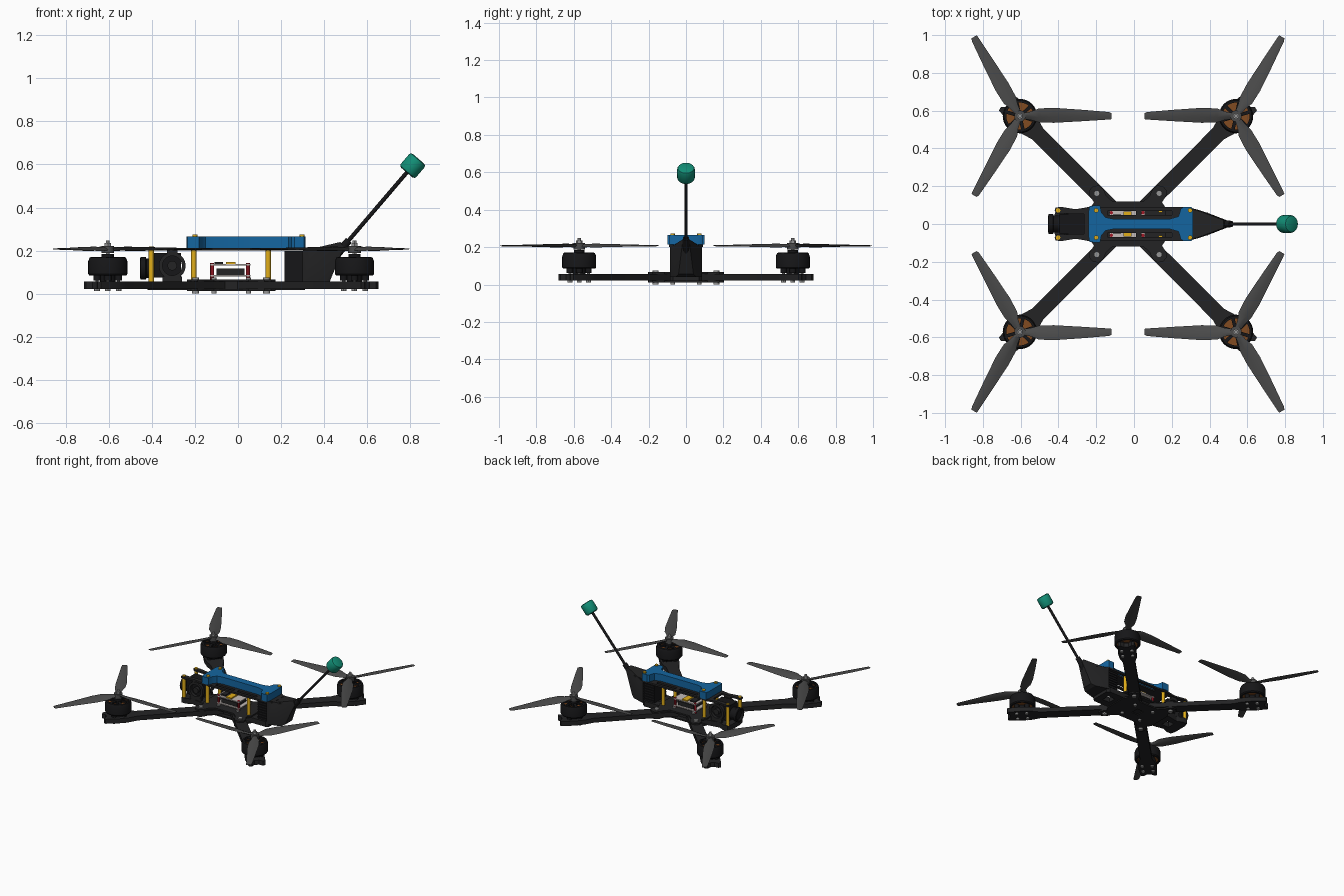
import bpy, bmesh
from math import pi, sin, cos, radians, sqrt
from mathutils import Vector, Matrix

if "Cube" in bpy.data.objects:
    bpy.data.objects.remove(bpy.data.objects["Cube"])

CX = -0.032                      # centre of the arm cross
MX, MY = 0.572, 0.571            # motor offset from that centre


def mat(name, r, g, b):
    m = bpy.data.materials.new(name)
    m.diffuse_color = (r, g, b, 1)
    m.use_nodes = True
    m.node_tree.nodes["Principled BSDF"].inputs["Base Color"].default_value = m.diffuse_color
    return m


BLACK = mat("black", .008, .008, .009)
CARBON = mat("carbon", .017, .017, .018)
GREY = mat("prop_grey", .07, .07, .07)
STEEL = mat("steel", .3, .3, .3)
COPPER = mat("copper", .22, .07, .015)
YELLOW = mat("yellow", .75, .42, .01)
BLUE = mat("blue", .007, .13, .35)
GREEN = mat("green", .006, .27, .18)
RED = mat("red", .35, .01, .02)
PALE = mat("pale_board", .55, .5, .48)


def make(name, bm, m):
    bmesh.ops.recalc_face_normals(bm, faces=bm.faces)
    me = bpy.data.meshes.new(name)
    bm.to_mesh(me)
    ob = bpy.data.objects.new(name, me)
    bpy.context.collection.objects.link(ob)
    me.materials.append(m)
    return ob


def make4(name, bm, m):
    """Four mirrored copies around the arm cross."""
    for sx, fx in ((-1, "left"), (1, "right")):
        for sy, fy in ((-1, "front"), (1, "back")):
            b = bm.copy()
            b.transform(Matrix.Translation((CX, 0, 0)) @ Matrix.Diagonal((sx, sy, 1, 1)))
            make(f"{name}_{fy}_{fx}", b, m)


def cyl(bm, r, p0, p1, n=20, r2=None):
    p0, p1 = Vector(p0), Vector(p1)
    d = p1 - p0
    M = Matrix.Translation((p0 + p1) / 2) @ d.to_track_quat('Z', 'Y').to_matrix().to_4x4()
    bmesh.ops.create_cone(bm, cap_ends=True, segments=n, radius1=r,
                          radius2=r if r2 is None else r2, depth=d.length, matrix=M)
    return bm


def box(bm, x0, x1, y0, y1, z0, z1):
    M = Matrix.Translation(((x0 + x1) / 2, (y0 + y1) / 2, (z0 + z1) / 2))
    bmesh.ops.create_cube(bm, size=1, matrix=M @ Matrix.Diagonal((x1 - x0, y1 - y0, z1 - z0, 1)))
    return bm


def lathe(bm, prof, M, n=32, closed=False):
    rings = [[bm.verts.new(M @ Vector((r * cos(2 * pi * i / n), r * sin(2 * pi * i / n), z)))
              for i in range(n)] for r, z in prof]
    pairs = list(zip(rings, rings[1:] + rings[:1])) if closed else list(zip(rings, rings[1:]))
    for a, b in pairs:
        for i in range(n):
            bm.faces.new((a[i], a[(i + 1) % n], b[(i + 1) % n], b[i]))
    if not closed:
        bm.faces.new(rings[0])
        bm.faces.new(rings[-1])
    return bm


def plate(name, loops, z0, z1, m):
    """Flat plate from an outline; further loops are holes."""
    cu = bpy.data.curves.new(name, 'CURVE')
    cu.dimensions, cu.fill_mode, cu.extrude = '2D', 'BOTH', (z1 - z0) / 2
    for pts in loops:
        s = cu.splines.new('POLY')
        s.points.add(len(pts) - 1)
        for p, (x, y) in zip(s.points, pts):
            p.co = (x, y, 0, 1)
        s.use_cyclic_u = True
    cu.materials.append(m)
    ob = bpy.data.objects.new(name, cu)
    ob.location.z = (z0 + z1) / 2
    bpy.context.collection.objects.link(ob)


def sym(half):
    return half + [(x, -y) for x, y in reversed(half)]


def rect(x0, x1, y0, y1):
    return [(x0, y0), (x1, y0), (x1, y1), (x0, y1)]


T = Matrix.Translation((MX, MY, 0))

# Arms with forked motor ends
arm = [(-.74, .04), (-.13, .042), (-.07, .06), (.0, .066), (.05, .062), (.1, .057), (.105, .038), (.085, .015)]
for sx, fx in ((-1, "left"), (1, "right")):
    for sy, fy in ((-1, "front"), (1, "back")):
        pts = [(CX + sx * (MX + (u - v) / sqrt(2)), sy * (MY + (u + v) / sqrt(2))) for u, v in sym(arm)]
        plate(f"arm_{fy}_{fx}", [pts], .022, .056, CARBON)

# Motors: bell ring, spokes, windings, feet and screws
bell = lathe(bmesh.new(), [(.074, .085), (.086, .085), (.091, .092), (.091, .15), (.084, .168), (.072, .17)],
             T, closed=True)
cyl(bell, .028, (MX, MY, .14), (MX, MY, .185))
for i in range(6):
    b = box(bmesh.new(), .02, .08, -.009, .009, .158, .17)
    b.transform(T @ Matrix.Rotation(i * pi / 3 + .3, 4, 'Z'))
    me = bpy.data.meshes.new("tmp")
    b.to_mesh(me)
    bell.from_mesh(me)
    bpy.data.meshes.remove(me)
make4("motor_bell", bell, BLACK)
make4("motor_windings", cyl(bmesh.new(), .072, (MX, MY, .09), (MX, MY, .15), 32), COPPER)
base, screws = cyl(bmesh.new(), .035, (MX, MY, .056), (MX, MY, .09)), bmesh.new()
for i in range(4):
    x, y = MX + .05 * cos(i * pi / 2), MY + .05 * sin(i * pi / 2)
    cyl(base, .017, (x, y, .062), (x, y, .09), 14)
    cyl(screws, .008, (x, y, .05), (x, y, .064), 10)
    cyl(screws, .013, (x, y, .012), (x, y, .024), 12)
make4("motor_base", base, BLACK)
make4("motor_screws", screws, STEEL)

# Three-blade propellers: radius, leading edge, trailing edge, thickness, twist
blade = [(.015, .016, -.016, .016, 16), (.06, .026, -.022, .014, 17), (.1, .042, -.034, .011, 15),
         (.18, .045, -.036, .009, 12), (.33, .034, -.027, .007, 8), (.47, .022, -.018, .005, 5),
         (.485, .016, -.016, .004, 5)]
prop = bmesh.new()
for k in range(3):
    M = T @ Matrix.Translation((0, 0, .207)) @ Matrix.Rotation(k * 2 * pi / 3, 4, 'Z')
    rings = []
    for r, a, b, t, tw in blade:
        c = a - b
        sec = [(a, 0), (a - .25 * c, t / 2), (a - .6 * c, t / 2), (b, 0), (a - .6 * c, -t / 2), (a - .25 * c, -t / 2)]
        w = radians(tw)
        rings.append([prop.verts.new(M @ Vector((-r, y * cos(w) - z * sin(w), y * sin(w) + z * cos(w))))
                      for y, z in sec])
    for p, q in zip(rings, rings[1:]):
        for i in range(6):
            prop.faces.new((p[i], p[(i + 1) % 6], q[(i + 1) % 6], q[i]))
    prop.faces.new(rings[0])
    prop.faces.new(rings[-1])
cyl(prop, .03, (MX, MY, .188), (MX, MY, .221), 24)
make4("propeller", prop, GREY)
nut = cyl(bmesh.new(), .017, (MX, MY, .22), (MX, MY, .235), 6)
cyl(nut, .009, (MX, MY, .17), (MX, MY, .248), 12)
make4("prop_nut", nut, STEEL)

# Centre plates with four screw ears, and the long lower deck
q = [(.08, .118), (.115, .15), (.13, .185), (.155, .204), (.185, .2), (.205, .178), (.203, .15), (.18, .115), (.2, .085)]
ear = [(CX - x, y) for x, y in reversed(q)] + [(CX + x, y) for x, y in q]
plate("centre_plate_upper", [sym(ear)], .056, .067, CARBON)
plate("centre_plate_lower", [sym(ear), rect(-.06, -.005, -.03, .03)], .012, .022, CARBON)
deck = [(-.42, .05), (-.41, .088), (-.375, .09), (-.33, .07), (-.25, .085), (.29, .085), (.31, .07)]
plate("lower_deck", [sym(deck), rect(-.34, -.28, -.03, .03), rect(.2, .26, -.03, .03)], .018, .057, CARBON)
ears = bmesh.new()
for z0, z1 in ((.067, .076), (0, .012)):
    cyl(ears, .016, (.165, .162, z0), (.165, .162, z1), 16)
    cyl(ears, .012, (.08, .07, z0), (.08, .07, z1), 16)
make4("frame_screws", ears, STEEL)

# Top plate with camera notch and slots
top = [(-.265, .052), (-.41, .056), (-.42, .07), (-.415, .088), (-.38, .09), (-.31, .078), (-.24, .09),
       (.3, .09), (.335, .065), (.39, .06), (.445, .025)]
slots = [rect(a, b, y, y + .022) for a, b in ((-.14, .01), (.04, .2)) for y in (-.07, .048)]
plate("top_plate", [sym(top)] + slots + [rect(.345, .39, .015, .045), rect(.345, .39, -.045, -.015)],
      .2, .213, CARBON)

# Yellow standoffs and their screw heads
posts = bmesh.new()
for s in (-1, 1):
    for x in (-.402, -.205, .14):
        cyl(posts, .0125, (x, s * .072, .056), (x, s * .072, .202), 16)
    for x, z in ((-.402, .22), (-.2, .274), (.297, .274)):
        cyl(posts, .012, (x, s * .072, .2), (x, s * .072, z), 14)
make("standoffs", posts, YELLOW)

# Blue battery pad: two end blocks and a bar
pad = [(-.24, .07), (-.235, .096), (-.18, .098), (-.172, .06), (-.15, .035), (-.11, .027),
       (.19, .027), (.235, .04), (.248, .08), (.262, .09), (.305, .09), (.313, .07)]
plate("battery_pad", [sym(pad)], .213, .266, BLUE)

# Electronics stack
boards, chips, pins = bmesh.new(), bmesh.new(), bmesh.new()
for z in (.08, .13):
    box(boards, -.13, .058, -.07, .07, z, z + .008)
box(chips, -.1, .03, -.055, .055, .088, .118)
box(chips, -.11, -.07, -.05, .05, .138, .148)
for x in (-.12, .047):
    for y in (-.06, .06):
        cyl(pins, .009, (x, y, .06), (x, y, .142), 12)
make("circuit_boards", boards, PALE)
make("chips", chips, CARBON)
make("stack_pins", pins, RED)
make("stack_connector", box(bmesh.new(), -.055, -.012, -.065, .065, .138, .147), YELLOW)

# Camera with side rings and lens
cam = box(bmesh.new(), -.395, -.265, -.052, .052, .075, .188)
lensM = Matrix.Translation((-.39, 0, .118)) @ Matrix.Rotation(-pi / 2, 4, 'Y')
lathe(cam, [(.045, 0), (.045, .035), (.052, .038), (.052, .062), (.042, .065), (.034, .05)], lensM)
rings = bmesh.new()
for s in (-1, 1):
    lathe(rings, [(.045, 0), (.045, .022), (.062, .022), (.062, 0)],
          Matrix.Translation((-.305, s * .064, .13)) @ Matrix.Rotation(pi / 2, 4, 'X') @
          Matrix.Translation((0, 0, -.011)), closed=True)
    cyl(rings, .022, (-.305, s * .05, .13), (-.305, s * .075, .13))
    box(rings, -.35, -.26, s * .064 - .008, s * .064 + .008, .056, .08)
    box(rings, -.33, -.28, s * .064 - .008, s * .064 + .008, .18, .201)
make("camera", cam, BLACK)
make("camera_mount", rings, CARBON)

# Rear radio box with cooling ribs, and tapered antenna mount
radio = box(bmesh.new(), .215, .3, -.07, .07, .057, .198)
for i in range(7):
    box(radio, .215, .3, -.076, .076, .065 + i * .019, .074 + i * .019)
make("radio_box", radio, BLACK)
mount = bmesh.new()
for x, y, z in ((.3, .085, .04), (.3, .085, .199), (.4, .055, .04), (.425, .04, .055), (.34, .075, .199),
                (.455, .03, .199), (.49, .02, .215), (.475, .02, .24), (.45, .02, .215)):
    for s in (-1, 1):
        mount.verts.new((x, s * y, z))
bmesh.ops.convex_hull(mount, input=mount.verts)
make("antenna_mount", mount, CARBON)

# Antenna: collar, rod and green cap
tip, d = Vector((.81, 0, .594)), Vector((.65, 0, .76)).normalized()
make("antenna_collar", cyl(bmesh.new(), .021, tip - d * .57, tip - d * .455, 20, .017), BLACK)
make("antenna_rod", cyl(bmesh.new(), .0095, tip - d * .5, tip, 14), BLACK)
capM = Matrix.Translation(tip) @ d.to_track_quat('Z', 'Y').to_matrix().to_4x4()
make("antenna_cap", lathe(bmesh.new(), [(.034, -.042), (.043, -.038), (.047, -.03), (.047, .03), (.043, .038),
                                        (.034, .042)], capM), GREEN)

# Turn plates into meshes and smooth round parts
bpy.ops.object.select_all(action='SELECT')
bpy.context.view_layer.objects.active = bpy.data.objects["top_plate"]
bpy.ops.object.convert(target='MESH')
bpy.ops.object.shade_smooth_by_angle(angle=radians(30))
